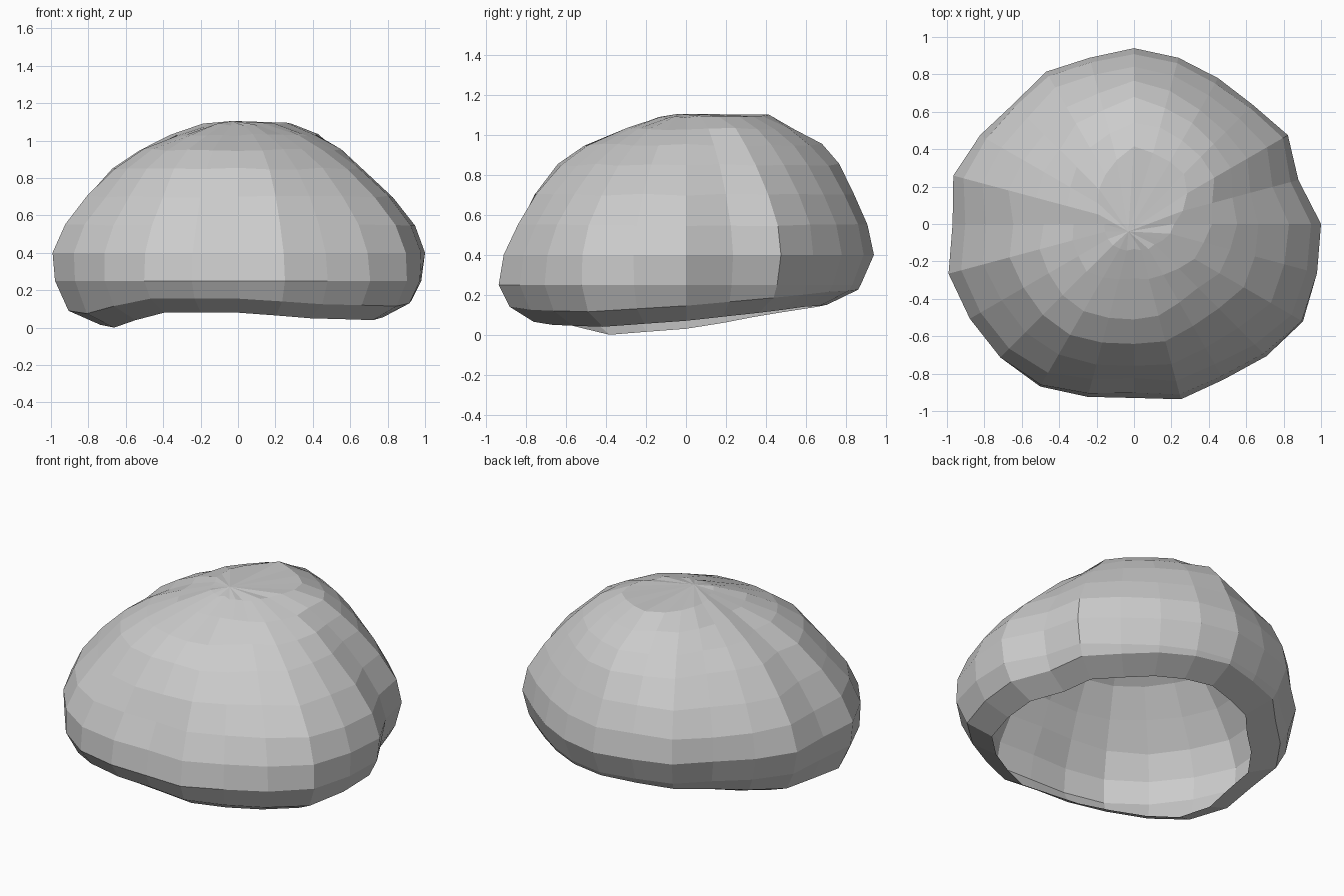
import bpy, bmesh, math, random

if "Cube" in bpy.data.objects:
    bpy.data.objects.remove(bpy.data.objects["Cube"])

random.seed(4)
SEGMENTS = 24

# widest radius every 15 degrees, counter-clockwise from +x
outline = [1.0, .91, .95, .90, .90, .92, .94, .92, .94, .91, .95, 1.0,
           .97, 1.03, 1.02, 1.02, 1.01, .96, .93, .97, .96, 1.0, 1.05, 1.02]
# height of the open lower rim every 30 degrees
rim_height = [.07, .11, .14, .15, .13, .09, .03, 0, .08, .08, .05, .04]
# share of the widest radius at the rim, every 45 degrees
rim_share = [.78, .76, .75, .72, .73, .76, .82, .80]
# side profiles every 45 degrees: share of the widest radius at each height
heights = [.25, .40, .55, .70, .85, .95, 1.03, 1.08]
profiles = [
    [.98, 1.0, .95, .83, .67, .55, .42, .22],
    [.95, 1.0, .97, .88, .77, .67, .56, .40],
    [.93, 1.0, .97, .90, .81, .72, .58, .43],
    [.94, 1.0, .98, .89, .75, .62, .46, .27],
    [.98, 1.0, .93, .82, .66, .50, .33, .16],
    [.99, .99, .92, .80, .67, .53, .36, .16],
    [1.0, .97, .89, .81, .69, .54, .30, .14],
    [1.0, .98, .91, .79, .64, .49, .34, .16],
]


def around(table, turn):
    """Blend linearly through a table that wraps around the circle."""
    t = turn * len(table)
    i = int(t)
    a, b = table[i % len(table)], table[(i + 1) % len(table)]
    return a + (b - a) * (t - i)


# irregular dome shell, open underneath
bm = bmesh.new()
rings = [[] for _ in range(len(heights) + 2)]
for s in range(SEGMENTS):
    turn = s / SEGMENTS
    angle = turn * math.tau
    wide = outline[s]
    low = around(rim_height, turn)
    rim = around(rim_share, turn)
    points = [(rim, low), (.6 + rim * .42, low + .075)]
    for k, z in enumerate(heights):
        share = around([p[k] for p in profiles], turn)
        if k == len(heights) - 1:
            z += .04 * share
        points.append((share, z))
    for k, (share, z) in enumerate(points):
        # outline bumps fade towards the crown
        blend = min(1, max(0, (share - .15) / .5))
        r = share * (.97 + (wide - .97) * blend)
        if k > 3:
            r += random.uniform(-.006, .006)
            z += random.uniform(-.006, .006)
        rings[k].append(bm.verts.new((r * math.cos(angle), r * math.sin(angle), z)))

for lower, upper in zip(rings, rings[1:]):
    for s in range(SEGMENTS):
        n = (s + 1) % SEGMENTS
        bm.faces.new((lower[s], lower[n], upper[n], upper[s]))

# crown
crown = bm.verts.new((-.03, -.04, 1.105))
for s in range(SEGMENTS):
    bm.faces.new((rings[-1][s], rings[-1][(s + 1) % SEGMENTS], crown))

mesh = bpy.data.meshes.new("dome_shell")
bm.to_mesh(mesh)
bm.free()
shell = bpy.data.objects.new("dome_shell", mesh)
bpy.context.collection.objects.link(shell)
